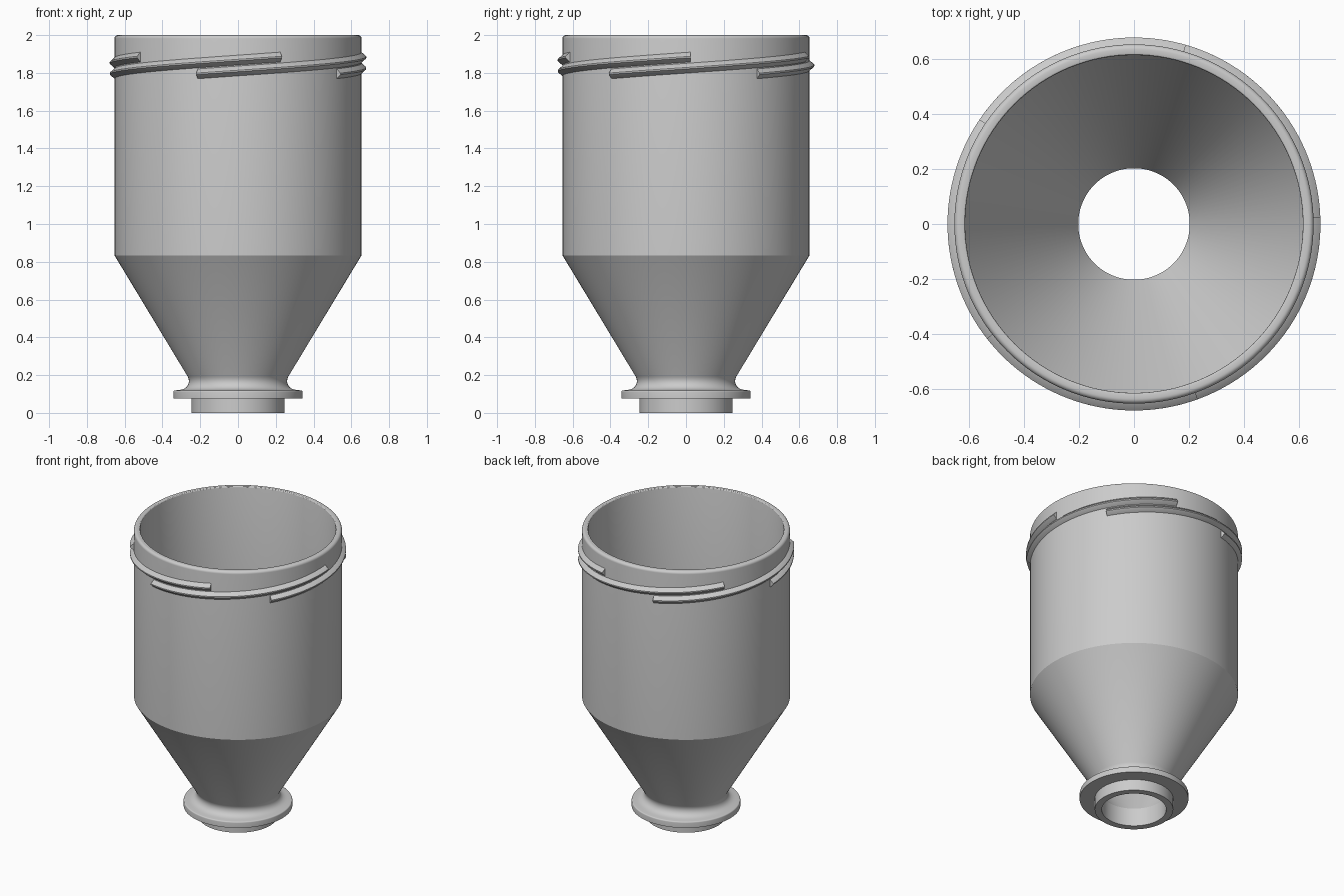
import bpy
import bmesh
from math import cos, sin, pi, radians

cube = bpy.data.objects.get("Cube")
if cube:
    bpy.data.objects.remove(cube)

# One grey plastic for everything
GREY = (0.6, 0.6, 0.6, 1.0)
grey = bpy.data.materials.new("grey_plastic")
grey.use_nodes = True
grey.diffuse_color = GREY
grey.node_tree.nodes["Principled BSDF"].inputs["Base Color"].default_value = GREY


def finish(name, bm, angle):
    bmesh.ops.recalc_face_normals(bm, faces=bm.faces)
    mesh = bpy.data.meshes.new(name)
    bm.to_mesh(mesh)
    bm.free()
    obj = bpy.data.objects.new(name, mesh)
    bpy.context.collection.objects.link(obj)
    mesh.materials.append(grey)
    bpy.ops.object.select_all(action="DESELECT")
    obj.select_set(True)
    bpy.context.view_layer.objects.active = obj
    bpy.ops.object.shade_smooth_by_angle(angle=radians(angle))
    return obj


def arc(cr, cz, radius, start, end, steps=6):
    """Points of a rounded corner in the (radius, height) plane."""
    angles = [radians(start + (end - start) * i / steps) for i in range(steps + 1)]
    return [(cr + radius * cos(a), cz + radius * sin(a)) for a in angles]


def lathe(name, profile, segments=128):
    """Revolve a closed (radius, height) profile around z."""
    bm = bmesh.new()
    rings = []
    for i in range(segments):
        a = 2 * pi * i / segments
        rings.append([bm.verts.new((r * cos(a), r * sin(a), z)) for r, z in profile])
    n = len(profile)
    for i in range(segments):
        one, two = rings[i], rings[(i + 1) % segments]
        for j in range(n):
            k = (j + 1) % n
            bm.faces.new((one[j], two[j], two[k], one[k]))
    return finish(name, bm, 25)


# Hopper shell: neck, clamp flange, cone, straight wall and rounded rim
WALL = 0.654
profile = [(0.203, 0), (0.247, 0), (0.247, 0.077), (0.342, 0.077)]
profile += arc(0.334, 0.111, 0.008, 0, 90, 4)
profile += [(0.312, 0.121)]
profile += arc(0.306, 0.169, 0.046, 262, 150)
profile += [(WALL, 0.834)]
profile += arc(WALL - 0.018, 1.982, 0.018, 0, 90)
profile += arc(0.623, 1.992, 0.008, 90, 180, 3)
profile += [(0.615, 0.844), (0.203, 0.125)]
lathe("hopper_shell", profile)


# Screw threads: five overlapping ridges climbing around the rim
def thread(name, start, sweep=111, low=1.795, rise=0.089, steps=44):
    section = [(WALL - 0.012, -0.03), (WALL, -0.026), (0.679, -0.004),
               (0.679, 0.004), (WALL, 0.026), (WALL - 0.012, 0.03)]
    bm = bmesh.new()
    rings = []
    for i in range(steps + 1):
        t = i / steps
        a = radians(start + sweep * t)
        rings.append([bm.verts.new((r * cos(a), r * sin(a), low + rise * t + h))
                      for r, h in section])
    n = len(section)
    for one, two in zip(rings, rings[1:]):
        for j in range(n):
            k = (j + 1) % n
            bm.faces.new((one[j], two[j], two[k], one[k]))
    bm.faces.new(rings[0])
    bm.faces.new(rings[-1])
    return finish(name, bm, 25)


for i in range(5):
    thread(f"screw_thread_{i + 1}", -109 + 72 * i)
